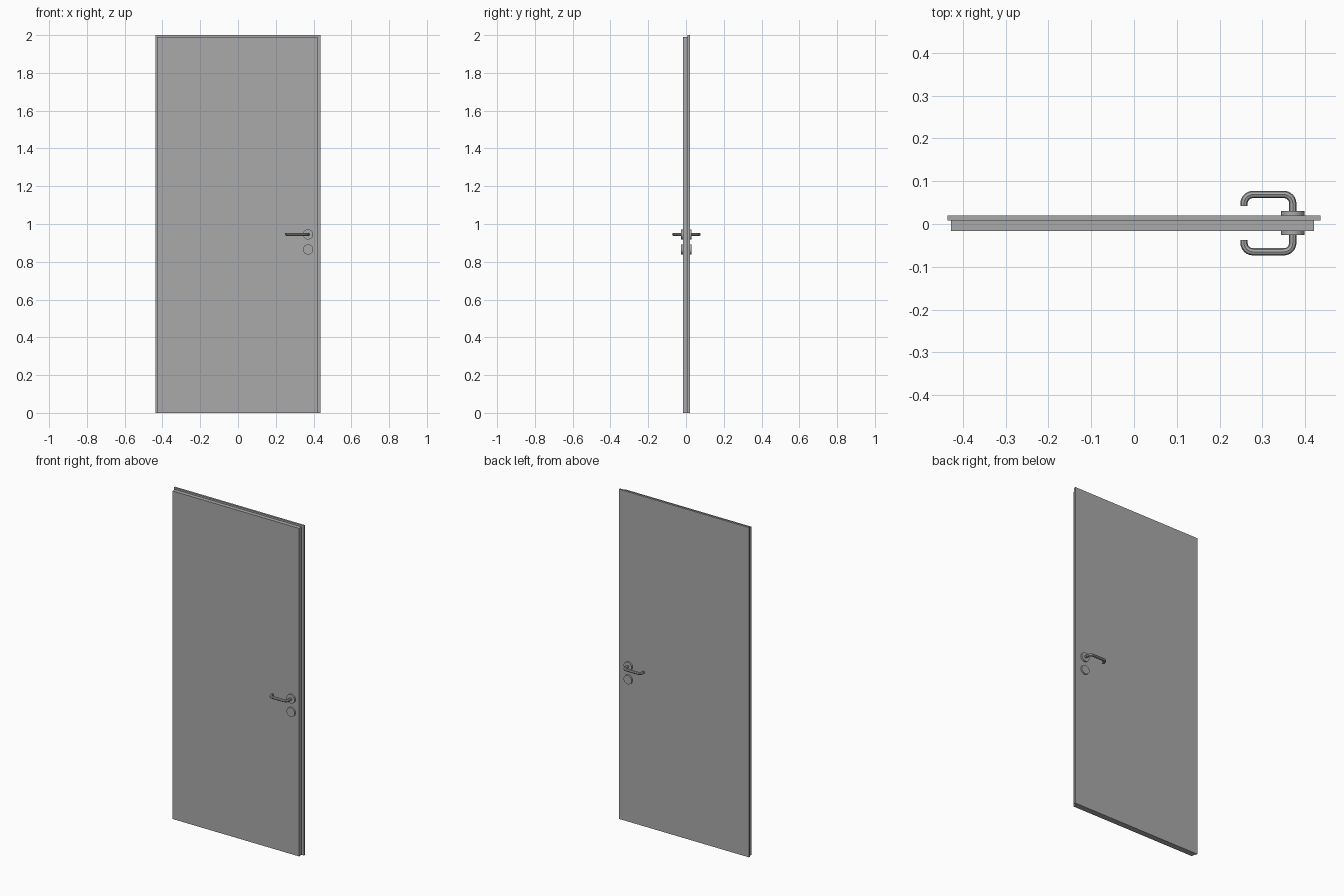
import bpy
import bmesh
import math
from mathutils import Matrix, Vector

cube = bpy.data.objects.get("Cube")
if cube:
    bpy.data.objects.remove(cube, do_unlink=True)

grey = bpy.data.materials.new("mid_grey")
grey.use_nodes = True
colour = (0.4, 0.4, 0.4, 1)
grey.diffuse_color = colour
grey.node_tree.nodes["Principled BSDF"].inputs["Base Color"].default_value = colour

MID_Y = 0.002      # centre of the door thickness
HANDLE_X = 0.371
HANDLE_Z = 0.945
LOCK_Z = 0.865


def add_mesh(name, bm):
    mesh = bpy.data.meshes.new(name)
    bm.to_mesh(mesh)
    bm.free()
    mesh.materials.append(grey)
    obj = bpy.data.objects.new(name, mesh)
    bpy.context.collection.objects.link(obj)
    return obj


def box(name, low, high):
    low, high = Vector(low), Vector(high)
    bm = bmesh.new()
    bmesh.ops.create_cube(bm, size=1, matrix=Matrix.Translation((low + high) / 2)
                          @ Matrix.Diagonal((*(high - low), 1)))
    return add_mesh(name, bm)


def select_only(obj):
    bpy.ops.object.select_all(action="DESELECT")
    obj.select_set(True)
    bpy.context.view_layer.objects.active = obj


def disc(name, z, side):
    # Round cover plate standing on one face of the door
    bm = bmesh.new()
    place = Matrix.Translation((HANDLE_X, MID_Y + side * 0.0225, z))
    bmesh.ops.create_cone(bm, cap_ends=True, segments=32, radius1=0.027, radius2=0.027,
                          depth=0.011, matrix=place @ Matrix.Rotation(math.pi / 2, 4, "X"))
    obj = add_mesh(name, bm)
    select_only(obj)
    bpy.ops.object.shade_smooth_by_angle(angle=math.radians(35))


def lever(name, side):
    # Bent tube: out from the door, along it, and back towards it
    near_x, far_x, out, bend, steps = HANDLE_X, 0.257, 0.067, 0.021, 6
    path = [(near_x, 0.018)]
    for cx, start in ((near_x - bend, 0), (far_x + bend, math.pi / 2)):
        for i in range(steps + 1):
            a = start + i / steps * math.pi / 2
            path.append((cx + bend * math.cos(a), out - bend + bend * math.sin(a)))
    path.append((far_x, 0.0395))
    curve = bpy.data.curves.new(name, "CURVE")
    curve.dimensions = "3D"
    curve.bevel_depth = 0.0085
    curve.bevel_resolution = 2
    curve.use_fill_caps = True
    spline = curve.splines.new("POLY")
    spline.points.add(len(path) - 1)
    for point, (x, y) in zip(spline.points, path):
        point.co = (x, MID_Y + side * y, HANDLE_Z, 1)
    curve.materials.append(grey)
    obj = bpy.data.objects.new(name, curve)
    bpy.context.collection.objects.link(obj)
    select_only(obj)
    bpy.ops.object.convert(target="MESH")
    bpy.ops.object.shade_flat()


# Door leaf: front panel with a wider rebate lip behind it
box("front_panel", (-0.428, -0.016, 0), (0.421, 0.008, 1.99))
box("back_panel", (-0.436, 0.008, 0), (0.436, 0.02, 2))

# Fittings on both faces
for face, side in (("front", -1), ("back", 1)):
    disc(face + "_handle_rose", HANDLE_Z, side)
    disc(face + "_lock_cover", LOCK_Z, side)
    lever(face + "_lever_handle", side)
